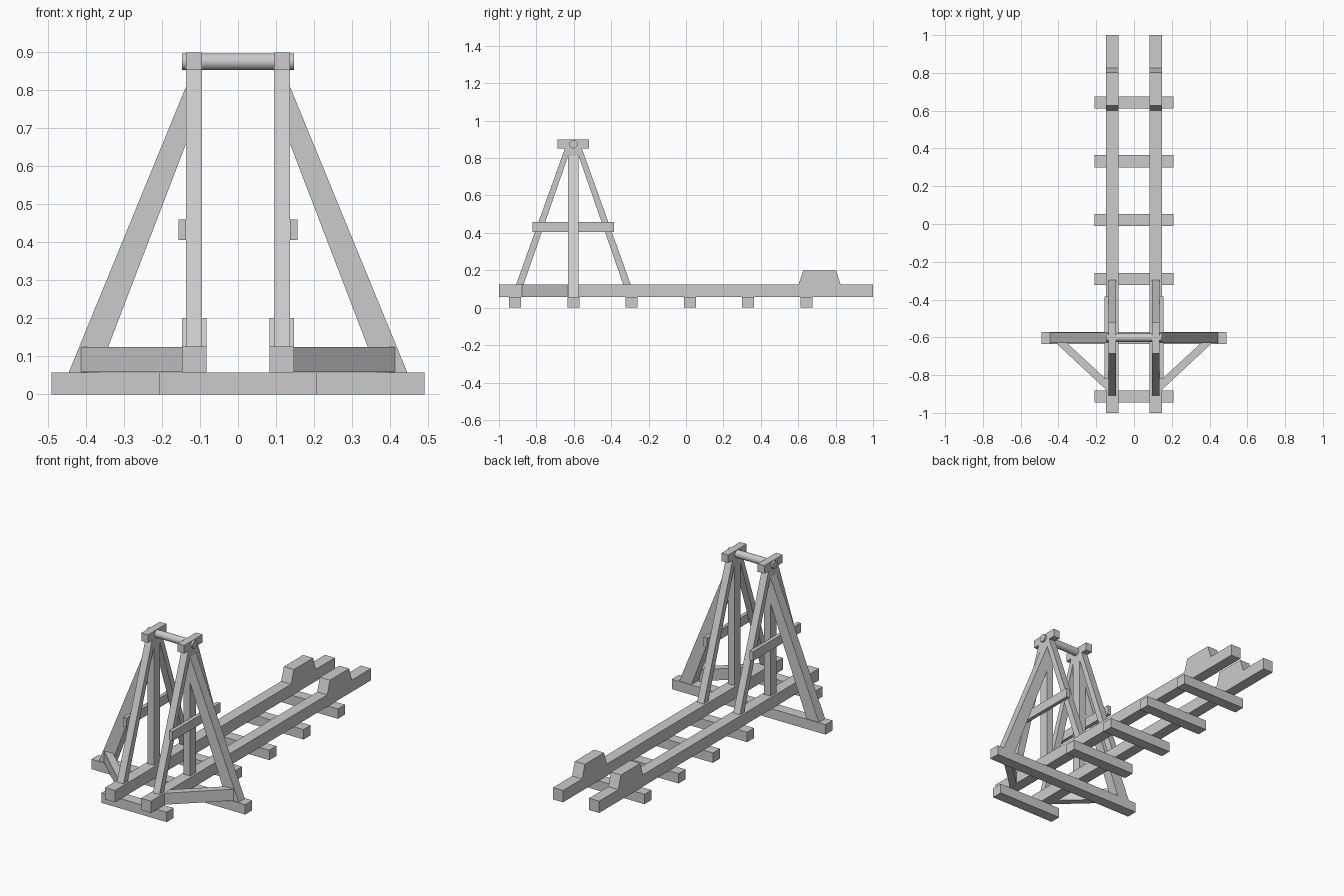
import bpy, bmesh, math
from mathutils import Vector

if "Cube" in bpy.data.objects:
    bpy.data.objects.remove(bpy.data.objects["Cube"])

YC = -0.602          # y of the tower centre
TIE, RAIL = 0.057, 0.125   # top heights of ties and rails


def prism(name, pts, axis, lo, hi):
    """Extrude a 2D profile along an axis ('x': y,z  'y': x,z  'z': x,y)."""
    put = {'x': lambda a, b, t: (t, a, b),
           'y': lambda a, b, t: (a, t, b),
           'z': lambda a, b, t: (a, b, t)}[axis]
    bm = bmesh.new()
    face = bm.faces.new([bm.verts.new(put(a, b, lo)) for a, b in pts])
    ext = bmesh.ops.extrude_face_region(bm, geom=[face])
    verts = [v for v in ext['geom'] if isinstance(v, bmesh.types.BMVert)]
    bmesh.ops.translate(bm, verts=verts, vec=Vector(put(0, 0, hi - lo)))
    bmesh.ops.recalc_face_normals(bm, faces=bm.faces)
    me = bpy.data.meshes.new(name)
    bm.to_mesh(me)
    bm.free()
    ob = bpy.data.objects.new(name, me)
    bpy.context.collection.objects.link(ob)
    return ob


def box(name, x0, x1, y0, y1, z0, z1):
    return prism(name, [(x0, y0), (x1, y0), (x1, y1), (x0, y1)], 'z', z0, z1)


# Cross ties, the one under the tower being longer
for i in range(6):
    y = -0.914 + i * 0.3115
    w = 0.49 if i == 1 else 0.208
    box("tower_tie" if i == 1 else "cross_tie", -w, w, y - 0.032, y + 0.032, 0, TIE)

for s, side in ((-1, "left"), (1, "right")):
    rx = sorted((s * 0.083, s * 0.147))
    px = sorted((s * 0.094, s * 0.136))

    # Base rail and stop block
    box(side + "_rail", *rx, -1, 1, TIE, RAIL)
    prism(side + "_stop_block",
          [(0.602, RAIL), (0.826, RAIL), (0.802, 0.2), (0.627, 0.2)], 'x', *rx)

    # Tower post and bearing cap
    box(side + "_post", *px, YC - 0.027, YC + 0.027, 0.1, 0.86)
    box(side + "_bearing_cap", *px, YC - 0.084, YC + 0.084, 0.852, 0.898)

    # Sloping legs in front of and behind the post
    for d, end in ((-1, "front"), (1, "back")):
        prism(f"{side}_{end}_leg",
              [(YC + d * 0.306, RAIL), (YC + d * 0.266, RAIL),
               (YC + d * 0.013, 0.855), (YC + d * 0.044, 0.855)], 'x', *px)

    # Horizontal bar across the legs
    box(side + "_leg_bar", *sorted((s * 0.136, s * 0.157)),
        YC - 0.218, YC + 0.218, 0.405, 0.459)

    # Wide sideways brace up to the post
    prism(side + "_side_brace",
          [(s * 0.445, TIE), (s * 0.367, TIE), (s * 0.136, 0.66), (s * 0.136, 0.81)],
          'y', YC - 0.028, YC + 0.028)

    # Low diagonal brace back to the rail
    prism(side + "_low_brace",
          [(s * 0.147, -0.878), (s * 0.413, YC - 0.028),
           (s * 0.355, YC - 0.028), (s * 0.147, -0.822)], 'z', TIE + 0.001, RAIL - 0.001)

# Axle
bpy.ops.mesh.primitive_cylinder_add(vertices=32, radius=0.022, depth=0.294,
                                    location=(0, YC, 0.874),
                                    rotation=(0, math.pi / 2, 0))
bpy.context.object.name = "axle"
bpy.ops.object.shade_smooth_by_angle()
